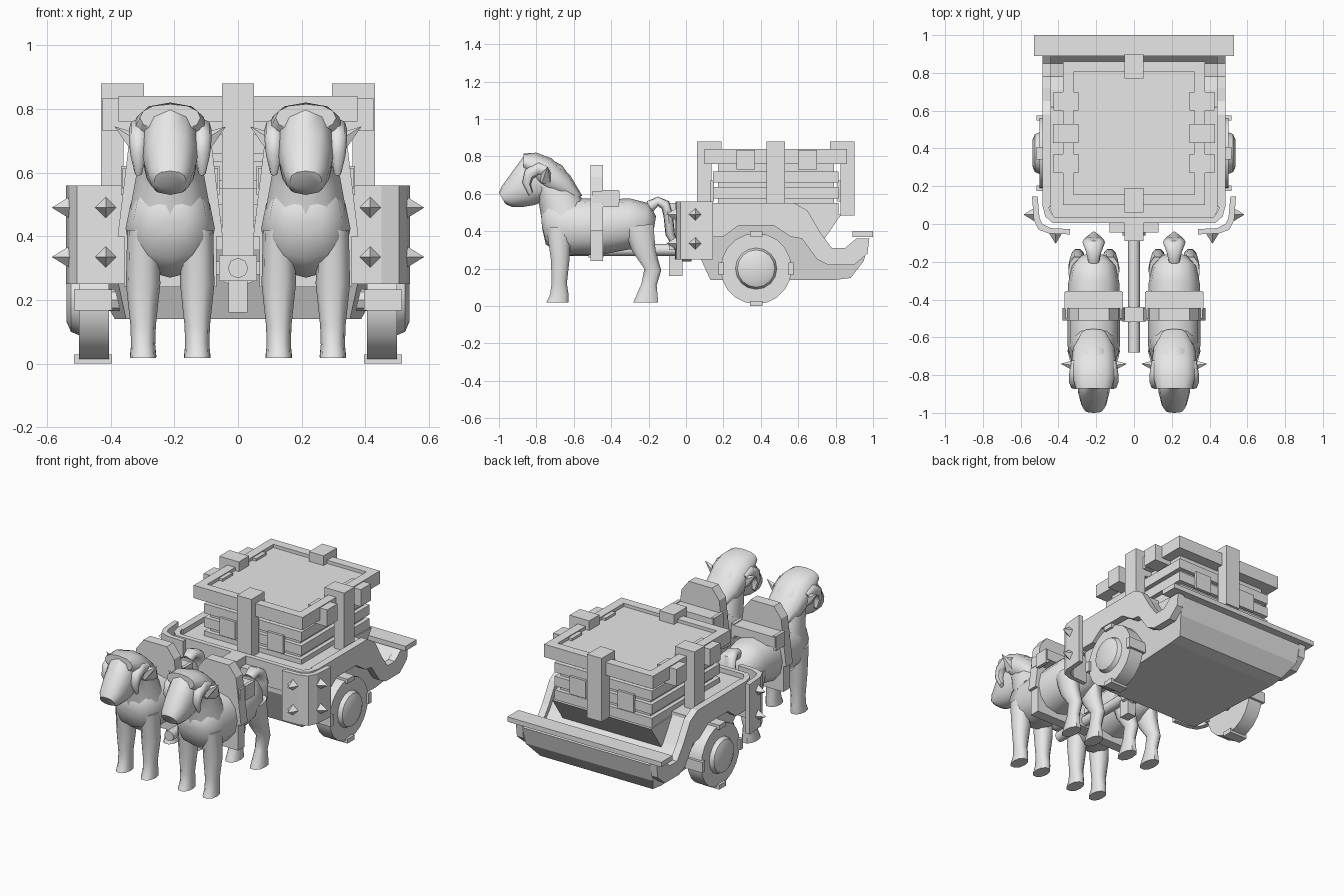
import bpy, bmesh, math
from mathutils import Vector

grey = bpy.data.materials.new("stone_grey")
grey.diffuse_color = (0.8, 0.8, 0.8, 1)


def finish(name, bm, smooth=False):
    bmesh.ops.recalc_face_normals(bm, faces=bm.faces)
    me = bpy.data.meshes.new(name)
    bm.to_mesh(me)
    bm.free()
    me.materials.append(grey)
    ob = bpy.data.objects.new(name, me)
    bpy.context.collection.objects.link(ob)
    if smooth:
        bpy.ops.object.select_all(action='DESELECT')
        ob.select_set(True)
        bpy.context.view_layer.objects.active = ob
        bpy.ops.object.shade_smooth_by_angle(angle=math.radians(50))
    return ob


def prism(name, pts, axis, a, b, rule=None):
    """Extrude a 2D outline along an axis from a to b."""
    put = {'x': lambda u, v, w: (w, u, v), 'y': lambda u, v, w: (u, w, v),
           'z': lambda u, v, w: (u, v, w)}[axis]
    bm = bmesh.new()
    ends = [[bm.verts.new(put(u, v, w)) for u, v in pts] for w in (a, b)]
    n = len(pts)
    for e in ends:
        bm.faces.new(e)
    for i in range(n):
        j = (i + 1) % n
        bm.faces.new((ends[0][i], ends[0][j], ends[1][j], ends[1][i]))
    if rule:
        for v in bm.verts:
            rule(v.co)
    return finish(name, bm)


def box(name, x0, x1, y0, y1, z0, z1):
    return prism(name, [(x0, y0), (x1, y0), (x1, y1), (x0, y1)], 'z', z0, z1)


def loft(name, x, rings, n=12):
    """Rounded skin through rings (y1, z1, y2, z2, half width)."""
    bm = bmesh.new()
    rows = []
    for y1, z1, y2, z2, w in rings:
        row = []
        for i in range(n):
            t = 2 * math.pi * i / n
            s, c = math.sin(t), math.cos(t)
            c = math.copysign(abs(c) ** 0.8, c)
            row.append(bm.verts.new((x + w * c, (y1 + y2) / 2 + (y1 - y2) / 2 * s,
                                     (z1 + z2) / 2 + (z1 - z2) / 2 * s)))
        rows.append(row)
    for r, q in zip(rows, rows[1:]):
        for i in range(n):
            j = (i + 1) % n
            bm.faces.new((r[i], r[j], q[j], q[i]))
    bm.faces.new(rows[0])
    bm.faces.new(rows[-1])
    return finish(name, bm, True)


def cone(name, base, tip, r1, r2, n, smooth=False):
    a, b = Vector(base), Vector(tip)
    bm = bmesh.new()
    bmesh.ops.create_cone(bm, cap_ends=True, segments=n, radius1=r1, radius2=r2,
                          depth=(b - a).length)
    bm.transform((b - a).to_track_quat('Z', 'Y').to_matrix().to_4x4())
    bmesh.ops.translate(bm, verts=bm.verts, vec=(a + b) / 2)
    return finish(name, bm, smooth)


# Draught animals
for cx in (-0.213, 0.213):
    loft("animal_body", cx, [
        (-.775, .50, -.77, .42, .06), (-.73, .575, -.75, .33, .115),
        (-.62, .58, -.66, .27, .14), (-.45, .57, -.45, .275, .14),
        (-.30, .575, -.32, .30, .135), (-.2, .55, -.24, .31, .115),
        (-.16, .48, -.18, .36, .07)])
    loft("animal_neck", cx, [
        (-.55, .56, -.765, .42, .125), (-.60, .66, -.785, .54, .105),
        (-.66, .75, -.80, .60, .09), (-.75, .80, -.84, .64, .08)])
    loft("animal_head", cx, [
        (-.74, .79, -.74, .57, .075), (-.86, .81, -.81, .54, .09),
        (-.92, .73, -.87, .53, .082), (-.985, .64, -.93, .53, .066),
        (-1.0, .605, -.965, .545, .05)])
    loft("animal_mane", cx, [
        (-.87, .815, -.87, .73, .095), (-.80, .82, -.78, .64, .118),
        (-.72, .79, -.74, .60, .118), (-.62, .70, -.69, .58, .11),
        (-.555, .59, -.62, .575, .07)])
    loft("animal_tail", cx, [
        (-.21, .56, -.18, .50, .03), (-.15, .585, -.15, .535, .04),
        (-.09, .56, -.13, .52, .055), (-.07, .49, -.12, .48, .06),
        (-.06, .39, -.11, .38, .05), (-.04, .31, -.06, .30, .01)])
    for s in (-1, 1):
        x = cx + s * 0.085
        loft("front_leg", x, [
            (-.61, .42, -.75, .42, .05), (-.62, .25, -.725, .25, .054),
            (-.635, .12, -.72, .12, .04), (-.625, .06, -.73, .06, .038),
            (-.625, .018, -.75, .018, .041)], 10)
        loft("hind_leg", x, [
            (-.17, .44, -.34, .42, .05), (-.16, .30, -.29, .29, .05),
            (-.13, .19, -.225, .20, .036), (-.155, .11, -.24, .12, .032),
            (-.145, .02, -.285, .02, .042)], 10)
        cone("ear", (cx + s * .09, -.75, .68), (cx + s * .175, -.74, .745), .04, 0, 5)
        loft("curled_horn", cx + s * .1, [
            (-.72, .74, -.74, .69, .02), (-.79, .77, -.79, .70, .03),
            (-.86, .73, -.82, .68, .03), (-.875, .66, -.83, .65, .025),
            (-.84, .59, -.82, .61, .012)], 8)
        # Saddle flaps
        box("saddle_flap", cx + s * .135, cx + s * .155, -.45, -.36, .53, .62)
    prism("saddle_back", [(cx + u, v) for u, v in (
        (-.165, .40), (-.13, .69), (-.08, .755), (.08, .755), (.13, .69), (.165, .40))],
        'y', -.51, -.445)
    box("saddle_seat", cx - .15, cx + .15, -.5, -.355, .55, .615)
    box("girth_strap", cx - .145, cx + .145, -.51, -.445, .24, .42)

# Draw pole and hitch
cone("draw_pole", (0, -.68, .30), (0, .05, .30), .032, .032, 8, True)
cone("pole_collar", (0, -.06, .30), (0, .03, .30), .062, .062, 8)
box("yoke", -.16, .16, -.5, -.46, .28, .32)
box("yoke_block", -.06, .06, -.52, -.44, .26, .34)
box("hitch_bracket", -.13, .13, -.045, .02, .45, .50)
box("hitch_post", -.05, .05, -.09, .02, .30, .55)
box("hitch_foot", -.03, .03, -.09, -.02, .16, .27)


# Cart hull, narrower at the belly and wide at the rear scoop
def hull_rule(co):
    if co.y > .6:
        co.x *= 1.1
    if co.z < .2:
        co.x *= .88


prism("cart_hull", [(.03, .5), (.03, .36), (.13, .14), (.80, .14), (.88, .15), (.95, .24),
                    (.98, .35), (.91, .36), (.85, .29), (.78, .28), (.71, .36), (.62, .5)],
      'x', -.40, .40, hull_rule)
prism("deck", [(-.46, .12), (-.42, .02), (.42, .02), (.46, .12), (.46, .62), (-.46, .62)],
      'z', .49, .52)
prism("front_rim", [(-.485, .1), (-.47, .04), (-.43, .005), (.43, .005), (.47, .04), (.485, .1),
                    (.455, .1), (.44, .06), (.42, .035), (-.42, .035), (-.44, .06), (-.455, .1)],
      'z', .40, .55)
for s in (-1, 1):
    prism("side_panel", [
        (.09, .55), (.58, .55), (.65, .51), (.72, .39), (.78, .31), (.85, .31), (.91, .36),
        (.98, .36), (.97, .28), (.90, .22), (.76, .22), (.70, .25), (.62, .36), (.56, .37),
        (.47, .43), (.28, .43), (.20, .37), (.09, .37)], 'x', s * .44, s * .485)
    # Corner armour with spikes
    prism("corner_armour", [(s * u, v) for u, v in (
        (.34, -.055), (.45, -.05), (.505, -.03), (.53, .02), (.54, .145),
        (.51, .145), (.50, .03), (.485, 0), (.44, -.022), (.34, -.027))], 'z', .25, .56)
    for z in (.335, .49):
        cone("front_spike", (s * .415, -.045, z), (s * .415, -.105, z), .037, 0, 4)
        cone("side_spike", (s * .525, .05, z), (s * .585, .05, z), .037, 0, 4)
    # Wheels
    cone("wheel", (s * .405, .375, .2), (s * .50, .375, .2), .19, .19, 20, True)
    cone("wheel_hub", (s * .49, .375, .2), (s * .525, .375, .2), .115, .10, 16, True)
    cone("hub_cap", (s * .525, .375, .2), (s * .538, .375, .2), .10, .07, 16, True)
    for dy, dz in ((0, .186), (0, -.186), (.186, 0), (-.186, 0)):
        hy, hz = (.033, .014) if dz else (.014, .033)
        box("tread_block", s * .395, s * .515, .375 + dy - hy, .375 + dy + hy,
            .2 + dz - hz, .2 + dz + hz)
cone("axle", (-.45, .375, .2), (.45, .375, .2), .035, .035, 8)
box("rear_board", -.53, .53, .89, 1.0, .37, .40)

# Cabin
prism("cabin_rear_support", [(.55, .5), (.83, .49), (.72, .33), (.62, .33)], 'x', -.34, .34)
box("cabin_core", -.31, .31, .17, .79, .49, .78)
for z in (.49, .575, .66):
    box("wall_plank_x", -.335, .335, .145, .815, z, z + .06)
for s in (-1, 1):
    for y0, y1 in ((.13, .15), (.81, .83)):
        box("window_frame", s * .11, s * .22, y0, y1, .56, .67)

# Roof lid, rails and posts
box("roof_lid", -.33, .33, .13, .83, .76, .82)
for s in (-1, 1):
    box("side_rail", s * .32, s * .375, .105, .86, .76, .84)
    box("end_rail", -.375, .375, .48 + s * .325, .48 + s * .38, .76, .84)
    box("end_post", -.05, .05, .48 + s * .29, .48 + s * .42, .775, .88)
    box("end_post_leg", -.05, .05, .48 + s * .345, .48 + s * .42, .485, .80)
    box("side_post", s * .295, s * .43, .43, .53, .72, .88)
    box("side_post_leg", s * .36, s * .43, .43, .53, .44, .75)
    for y in (.32, .65):
        box("rail_block", s * .295, s * .425, y - .05, y + .05, .73, .835)
